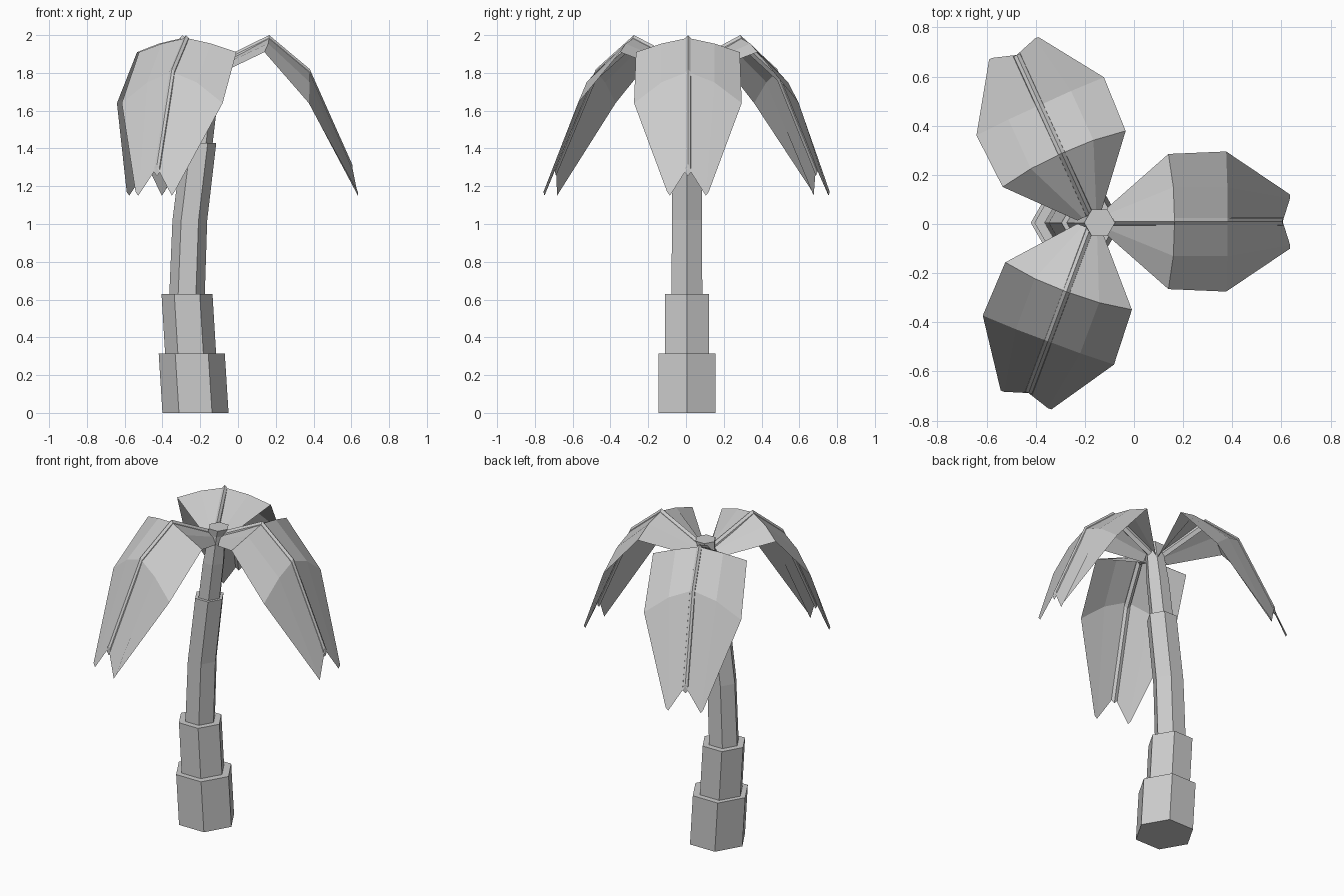
import bpy
from math import cos, sin, pi, radians

if "Cube" in bpy.data.objects:
    bpy.data.objects.remove(bpy.data.objects["Cube"])


def add_mesh(name, verts, faces):
    me = bpy.data.meshes.new(name)
    me.from_pydata(verts, [], faces)
    me.validate()
    ob = bpy.data.objects.new(name, me)
    bpy.context.collection.objects.link(ob)
    return ob


def loft(name, rings):
    """Closed tube through rings of equal vertex count, capped at both ends."""
    n = len(rings[0])
    verts = [v for r in rings for v in r]
    faces = [tuple(reversed(range(n))),
             tuple(range((len(rings) - 1) * n, len(rings) * n))]
    for j in range(len(rings) - 1):
        for i in range(n):
            k = (i + 1) % n
            faces.append((j * n + i, j * n + k, (j + 1) * n + k, (j + 1) * n + i))
    return add_mesh(name, verts, faces)


def hexagon(x, z, r):
    return [(x + r * cos(i * pi / 3), 0.005 + r * sin(i * pi / 3), z) for i in range(6)]


# Trunk: stacked hexagonal segments given as (x, z, radius) rings
trunk = {
    "trunk_base": [(-0.225, 0, 0.175), (-0.245, 0.315, 0.175)],
    "trunk_collar": [(-0.25, 0.30, 0.135), (-0.27, 0.63, 0.135)],
    "trunk_stem": [(-0.27, 0.62, 0.094), (-0.255, 1.02, 0.092), (-0.205, 1.43, 0.09)],
    "trunk_top": [(-0.205, 1.42, 0.07), (-0.175, 1.66, 0.068),
                  (-0.15, 1.84, 0.055), (-0.14, 1.885, 0.063)],
}
for name, rings in trunk.items():
    loft(name, [hexagon(*r) for r in rings])

# Half leaf cross-sections: (distance, sideways, height) for centre, middle, edge
rows = [
    [(0.03, 0, 1.85), (0.03, 0.03, 1.83), (0.03, 0.055, 1.79)],
    [(0.305, 0, 1.985), (0.30, 0.14, 1.955), (0.28, 0.275, 1.91)],
    [(0.52, 0, 1.805), (0.52, 0.14, 1.75), (0.515, 0.285, 1.64)],
    [(0.745, 0, 1.30), (0.775, 0.095, 1.15), (0.775, 0.11, 1.17)],
]


def leaf(index, angle, px):
    # Blade, mirrored about its rib
    verts = []
    for c, m, e in rows:
        verts += [(e[0], -e[1], e[2]), (m[0], -m[1], m[2]), c, m, e]
    faces = [(j * 5 + i, (j + 1) * 5 + i, (j + 1) * 5 + i + 1, j * 5 + i + 1)
             for j in range(3) for i in range(4)]
    blade = add_mesh(f"leaf_blade_{index}", verts, faces)
    # Rib following the centre line
    section = [(0, 0.015), (-0.014, 0), (-0.018, -0.025),
               (0, -0.045), (0.018, -0.025), (0.014, 0)]
    rib = loft(f"leaf_rib_{index}",
               [[(c[0], y, c[2] + dz) for y, dz in section] for c, _, _ in rows])
    for ob in (blade, rib):
        ob.location = (px, 0.01, 0)
        ob.rotation_euler = (0, 0, radians(angle))


# Three drooping leaves around the crown
for i, (angle, px) in enumerate([(0, -0.14), (114.5, -0.168), (249.5, -0.168)]):
    leaf(i + 1, angle, px)
